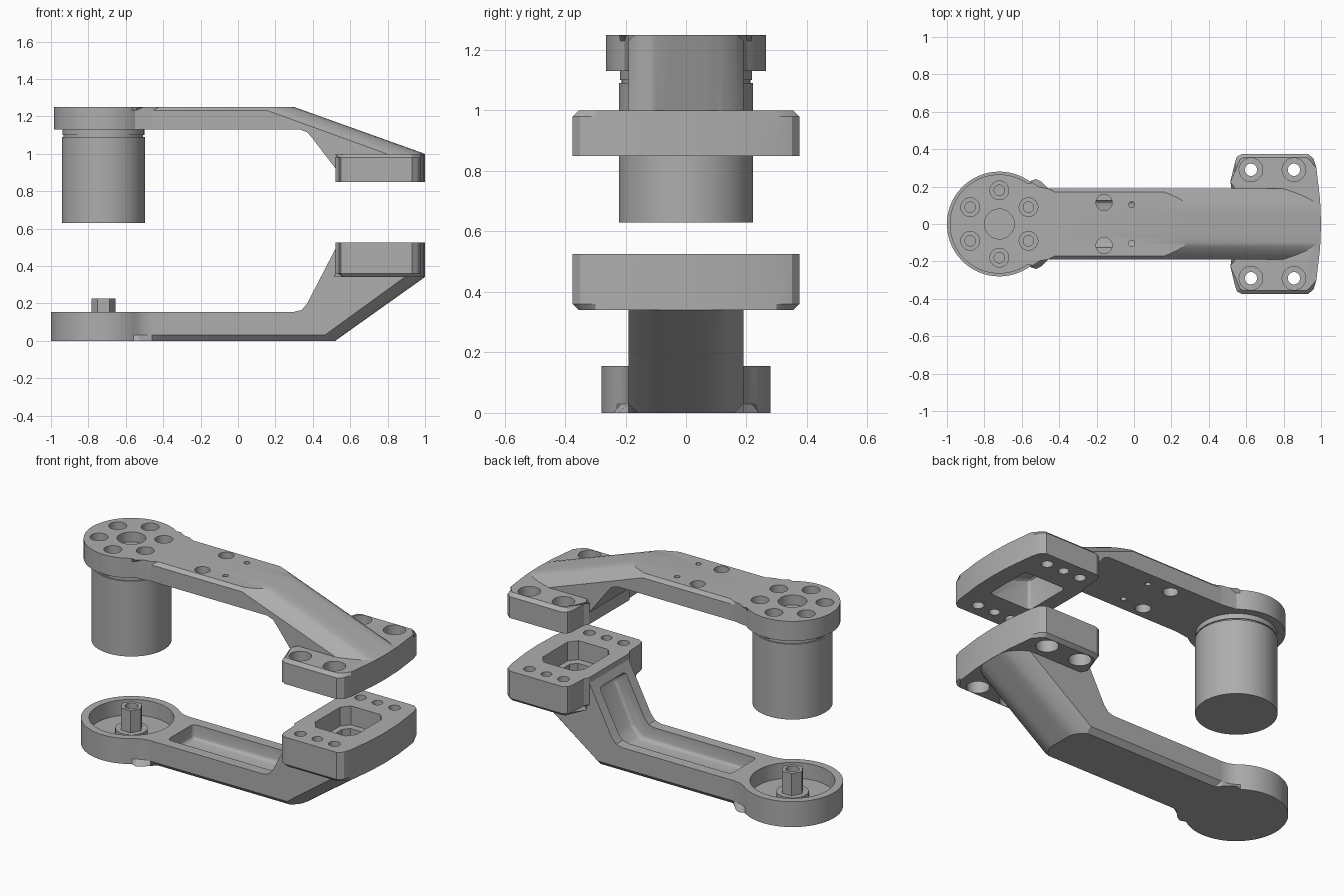
import bpy, bmesh, math

cube = bpy.data.objects.get("Cube")
if cube:
    bpy.data.objects.remove(cube, do_unlink=True)

metal = bpy.data.materials.new("grey metal")
metal.use_nodes = True
GREY = (0.42, 0.42, 0.42, 1)
metal.diffuse_color = GREY
metal.node_tree.nodes["Principled BSDF"].inputs["Base Color"].default_value = GREY

HEAD_X = -0.72
HALF = 0.19


def finish(name, bm):
    bmesh.ops.recalc_face_normals(bm, faces=bm.faces[:])
    mesh = bpy.data.meshes.new(name)
    bm.to_mesh(mesh)
    bm.free()
    mesh.materials.append(metal)
    ob = bpy.data.objects.new(name, mesh)
    bpy.context.collection.objects.link(ob)
    return ob


def skin(name, rings, bevel=0):
    """Join equal closed rings of points into a capped solid."""
    bm = bmesh.new()
    loops = [[bm.verts.new(p) for p in ring] for ring in rings]
    n = len(loops[0])
    for a, b in zip(loops, loops[1:]):
        for i in range(n):
            j = (i + 1) % n
            bm.faces.new((a[i], a[j], b[j], b[i]))
    bm.faces.new(loops[0][::-1])
    bm.faces.new(loops[-1])
    if bevel:
        bmesh.ops.recalc_face_normals(bm, faces=bm.faces[:])
        bmesh.ops.bevel(bm, geom=bm.edges[:], offset=bevel, segments=3,
                        profile=0.5, affect='EDGES')
    return finish(name, bm)


def lathe(name, x, y, profile, seg=32):
    turn = [2 * math.pi * i / seg for i in range(seg)]
    return skin(name, [[(x + r * math.cos(t), y + r * math.sin(t), z) for t in turn]
                       for r, z in profile])


def plate(name, outline, z0, z1, chamfer=0.0, top=True):
    """Extrude a plan outline and chamfer its top or bottom rim."""
    bm = bmesh.new()
    lo = [bm.verts.new((x, y, z0)) for x, y in outline]
    hi = [bm.verts.new((x, y, z1)) for x, y in outline]
    n = len(outline)
    for i in range(n):
        j = (i + 1) % n
        bm.faces.new((lo[i], lo[j], hi[j], hi[i]))
    caps = bm.faces.new(lo[::-1]), bm.faces.new(hi)
    if chamfer:
        bmesh.ops.bevel(bm, geom=caps[1 if top else 0].edges[:], offset=chamfer,
                        segments=1, affect='EDGES')
    return finish(name, bm)


def across(name, section, ys, bevel=0):
    """Sweep a side profile, which may change with y, across the model."""
    return skin(name, [[(x, y, z) for x, z in section(y)] for y in ys], bevel)


def combine(ob, tool, op):
    mod = ob.modifiers.new("join", 'BOOLEAN')
    mod.operation, mod.object, mod.solver = op, tool, 'EXACT'
    deps = bpy.context.evaluated_depsgraph_get()
    mesh = bpy.data.meshes.new_from_object(ob.evaluated_get(deps))
    ob.modifiers.clear()
    ob.data = mesh
    bpy.data.objects.remove(tool, do_unlink=True)


def cut_hole(ob, x, y, profile, seg=32):
    combine(ob, lathe("hole_cutter", x, y, profile, seg), 'DIFFERENCE')


def head_outline(r):
    arc = [math.radians(50 + 260 * i / 56) for i in range(57)]
    neck = [(-0.505, 0.197), (-0.46, HALF), (-0.4, HALF)]
    return ([(HEAD_X + r * math.cos(t), r * math.sin(t)) for t in arc]
            + [(x, -y) for x, y in neck] + neck[::-1])


def block_outline():
    half = [(0.995, 0.13), (0.975, 0.3), (0.96, 0.35), (0.93, 0.375), (0.58, 0.375),
            (0.55, 0.36), (0.54, 0.33), (0.535, 0.22), (0.52, HALF + 0.005)]
    return [(1, 0)] + half + [(x, -y) for x, y in half[::-1]]


def rounding(y):
    return 0.07 * (max(0, abs(y) - 0.07) / 0.12) ** 2


def end_x(y):
    return 0.998 - 0.3 * y * y


def upper_section(y):
    d, c = rounding(y), max(0, abs(y) - 0.17)
    e = end_x(y)
    return [(-0.45, 1.13), (0.33, 1.13), (0.37, 1.115), (0.4, 1.08), (0.53, 0.91),
            (0.6, 0.87), (e, 0.87), (e, 1.0 - d), (0.3 + (c - d) / 0.357, 1.25 - c),
            (-0.45, 1.25 - c)]


def lower_section(y):
    d, c = rounding(y), max(0, abs(y) - 0.16)
    e = end_x(y)
    return [(-0.45, 0.155), (0.3, 0.155), (0.34, 0.165), (0.37, 0.2), (0.52, 0.49),
            (0.6, 0.5), (e, 0.5), (e, 0.34 + d), (0.52 + (c - d) / 0.708, c),
            (-0.45, c)]


side = [0.04, 0.07, 0.1, 0.12, 0.14, 0.16, 0.17, 0.18, HALF]
ys = [-y for y in side[::-1]] + [0] + side

# Upper arm: sloping beam, round head and mounting block
upper = across("upper_arm", upper_section, ys)
combine(upper, plate("head", head_outline(0.265), 1.13, 1.25, 0.02), 'UNION')
combine(upper, plate("block", block_outline(), 0.85, 1.0, 0.02), 'UNION')

# Lower arm, with the block on the raised end
lower = across("lower_arm", lower_section, ys)
combine(lower, plate("head", head_outline(0.28), 0, 0.155, 0.03, False), 'UNION')
combine(lower, plate("block", block_outline(), 0.34, 0.525, 0.02, False), 'UNION')

# Head bores of the upper arm
cut_hole(upper, HEAD_X, 0, [(0.08, 1.19), (0.08, 1.3)], 40)
for i in range(6):
    t = math.radians(30 + 60 * i)
    cut_hole(upper, HEAD_X + 0.18 * math.cos(t), 0.18 * math.sin(t),
             [(0.028, 1.15), (0.028, 1.2), (0.05, 1.2), (0.05, 1.3)])

# Bolt and dowel holes, mirrored across the arms
for s in (-1, 1):
    cut_hole(upper, -0.16, 0.115 * s, [(0.043, 1.1), (0.043, 1.3)])
    cut_hole(upper, -0.012, 0.103 * s, [(0.016, 1.1), (0.016, 1.3)], 16)
    for x in (0.625, 0.855):
        cut_hole(upper, x, 0.29 * s, [(0.033, 0.8), (0.033, 0.93), (0.063, 0.93), (0.063, 1.1)])
        cut_hole(lower, x, 0.29 * s, [(0.063, 0.3), (0.063, 0.42), (0.033, 0.42), (0.033, 0.6)])
    cut_hole(upper, 0.74, 0.29 * s, [(0.03, 0.8), (0.03, 0.92)])
    cut_hole(lower, 0.74, 0.29 * s, [(0.03, 0.45), (0.03, 0.6)])

# Pocket under the upper block, with a sloping roof
roof = [(0.61, 0.75), (0.89, 0.75), (0.89, 0.95), (0.61, 1.04)]
combine(upper, across("pocket_cutter", lambda y: roof, (-0.15, 0.15), 0.025), 'DIFFERENCE')

# Stepped pocket in the lower block
quarter = [(0.14, 0.12), (0.1, 0.17), (-0.1, 0.17), (-0.14, 0.12)]
for scale, floor in ((1, 0.41), (0.75, 0.32)):
    outline = [(0.745 + scale * x, scale * y) for x, y in quarter]
    outline += [(x, -y) for x, y in outline[::-1]]
    combine(lower, plate("pocket_cutter", outline, floor, 0.6), 'DIFFERENCE')

# Trough along the lower arm and up its slope
trough = [(-0.39, 0.3), (-0.39, 0.065), (0.39, 0.065), (0.45, 0.13), (0.575, 0.39),
          (0.48, 0.46), (0.34, 0.3)]
combine(lower, across("trough_cutter", lambda y: trough, (-0.125, 0.125), 0.025), 'DIFFERENCE')

# Round cup in the lower head
cut_hole(lower, HEAD_X, 0, [(0.235, 0.06), (0.235, 0.2)], 56)

# Hexagonal pivot post on a round collar
collar = lathe("pivot_collar", HEAD_X, 0, [(0.09, 0.05), (0.09, 0.09)], 40)
post = lathe("pivot_post", HEAD_X, 0, [(0.064, 0.08), (0.064, 0.225)], 6)
cut_hole(post, HEAD_X, 0, [(0.037, 0.12), (0.037, 0.3)], 24)

# Cylinder hanging below the upper head, with a groove near its top
cylinder = lathe("drive_cylinder", HEAD_X, 0,
                 [(0.222, 0.63), (0.222, 1.09), (0.213, 1.09), (0.213, 1.1),
                  (0.219, 1.1), (0.219, 1.14)], 64)

bpy.ops.object.select_all(action='DESELECT')
parts = (upper, lower, collar, post, cylinder)
for ob in parts:
    ob.select_set(True)
bpy.context.view_layer.objects.active = upper
bpy.ops.object.shade_smooth_by_angle(angle=math.radians(25))
